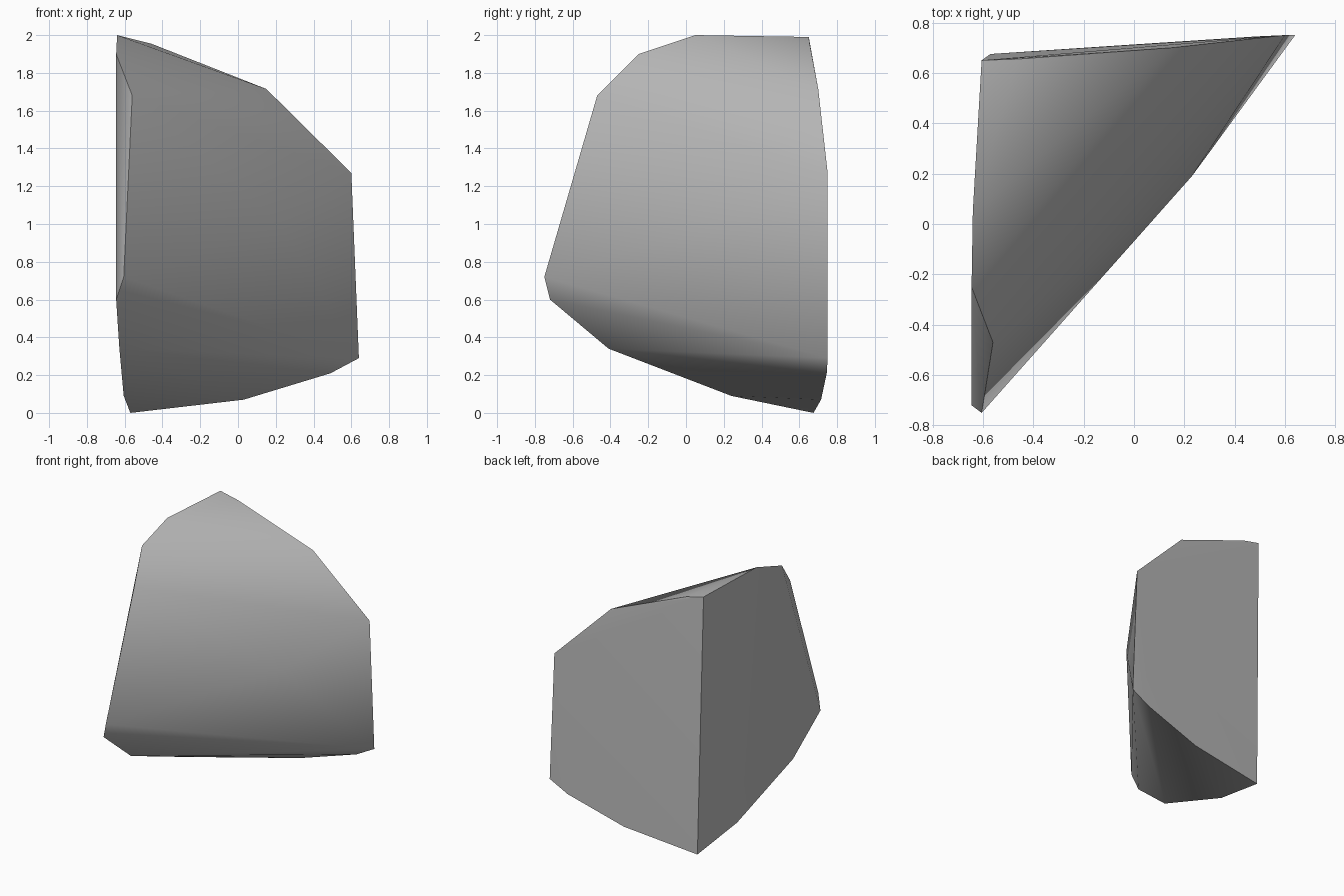
import bpy
import bmesh
from math import radians
from mathutils import Vector

# Remove the default cube only
default_cube = bpy.data.objects.get("Cube")
if default_cube:
    bpy.data.objects.remove(default_cube, do_unlink=True)


def make_material(name, colour):
    material = bpy.data.materials.new(name)
    material.use_nodes = True
    material.diffuse_color = colour
    material.node_tree.nodes["Principled BSDF"].inputs["Base Color"].default_value = colour
    return material


def make_hull(name, outlines, material):
    """Wrap a tight convex skin around the corner points of all the outlines."""
    bm = bmesh.new()
    for outline in outlines:
        for corner in outline:
            bm.verts.new(Vector(corner))
    hull = bmesh.ops.convex_hull(bm, input=bm.verts[:])
    unused = [v for v in hull["geom_interior"] + hull["geom_unused"]
              if isinstance(v, bmesh.types.BMVert)]
    bmesh.ops.delete(bm, geom=list(set(unused)), context="VERTS")
    # Merge the nearly coplanar triangles of the two cleaved faces
    bmesh.ops.dissolve_limit(bm, angle_limit=radians(2),
                             verts=bm.verts[:], edges=bm.edges[:])
    bmesh.ops.recalc_face_normals(bm, faces=bm.faces[:])

    mesh = bpy.data.meshes.new(name)
    bm.to_mesh(mesh)
    bm.free()
    mesh.materials.append(material)
    obj = bpy.data.objects.new(name, mesh)
    bpy.context.collection.objects.link(obj)

    # Soft worn facets with crisp broken edges
    bpy.ops.object.select_all(action="DESELECT")
    obj.select_set(True)
    bpy.context.view_layer.objects.active = obj
    bpy.ops.object.shade_smooth_by_angle(angle=radians(35))
    return obj


# Flat cleaved back, running from the bottom corner round to the top corner
back_outline = [
    (-.57, .675, 0), (.03, .715, .07), (.49, .745, .21), (.64, .75, .29),
    (.6, .75, 1.27), (.15, .7, 1.715), (-.46, .655, 1.955), (-.605, .65, 1.99),
]

# Flat cleaved side, from the top ridge down and back underneath
side_outline = [
    (-.64, .05, 2), (-.645, -.25, 1.9), (-.645, -.72, .6),
    (-.628, -.41, .34), (-.605, .24, .09),
]

# Worn sloping front: the upper corner, the nose and two gentle bulges
front_points = [
    (-.56, -.47, 1.68), (-.605, -.75, .72),
    (-.25, -.25, 1.28), (.23, .19, 1),
]

stone_grey = make_material("stone grey", (.5, .5, .5, 1))
make_hull("rock_shard", [back_outline, side_outline, front_points], stone_grey)
